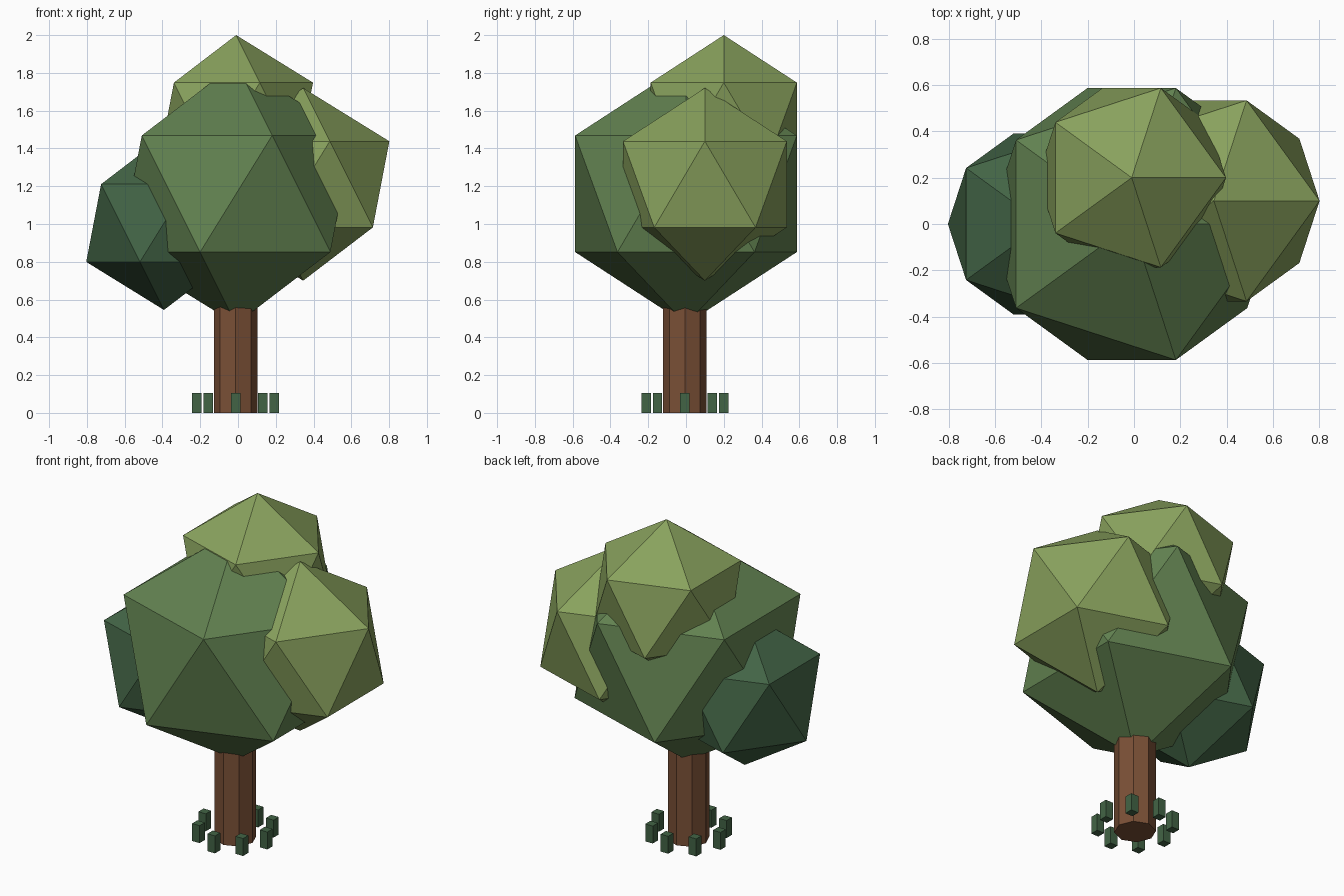
import bpy
import math

if "Cube" in bpy.data.objects:
    bpy.data.objects.remove(bpy.data.objects["Cube"])


def material(name, rgb):
    m = bpy.data.materials.new(name)
    m.diffuse_color = (*rgb, 1)
    m.use_nodes = True
    m.node_tree.nodes["Principled BSDF"].inputs["Base Color"].default_value = m.diffuse_color
    return m


leaf_mid = material("leaf_mid", (0.12, 0.22, 0.08))
leaf_light = material("leaf_light", (0.25, 0.36, 0.11))
leaf_dark = material("leaf_dark", (0.055, 0.127, 0.06))
bark = material("bark", (0.195, 0.08, 0.037))
CX, CY = -0.013, -0.006   # trunk axis


def finish(name, mat):
    ob = bpy.context.object
    ob.name = name
    ob.data.materials.append(mat)
    return ob


# Foliage: four overlapping icosahedra
for name, loc, r, mat in [
    ("foliage_main", (-0.01, 0, 1.16), 0.69, leaf_mid),
    ("foliage_top", (-0.01, 0.2, 1.545), 0.455, leaf_light),
    ("foliage_right", (0.345, 0.1, 1.21), 0.51, leaf_light),
    ("foliage_left", (-0.392, 0, 1.005), 0.46, leaf_dark),
]:
    bpy.ops.mesh.primitive_ico_sphere_add(subdivisions=1, radius=r, location=loc)
    finish(name, mat)

# Trunk: octagonal column running up into the foliage
height = 0.8
bpy.ops.mesh.primitive_cylinder_add(vertices=8, radius=0.115, depth=height,
                                    location=(CX, CY, height / 2))
finish("trunk", bark)

# Ring of grass tufts around the trunk
for i in range(8):
    a = i * math.pi / 4
    bpy.ops.mesh.primitive_cube_add(
        size=1, location=(CX + 0.205 * math.cos(a), CY + 0.205 * math.sin(a), 0.0525))
    tuft = finish(f"grass_tuft_{i + 1}", leaf_dark)
    tuft.scale = (0.05, 0.05, 0.105)
